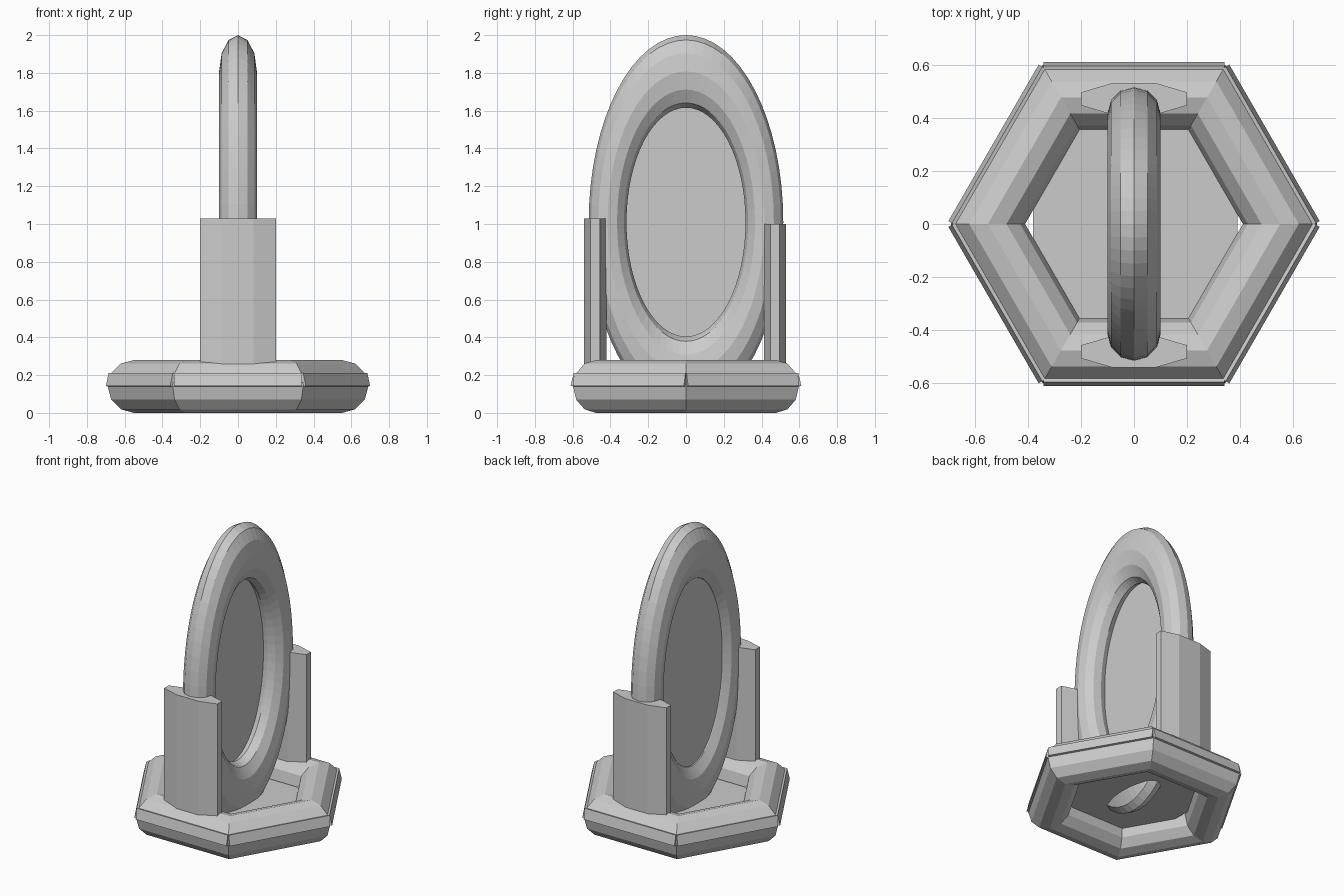
import bpy
import math

if "Cube" in bpy.data.objects:
    bpy.data.objects.remove(bpy.data.objects["Cube"])

stone = bpy.data.materials.new("light_grey")
stone.diffuse_color = (0.6, 0.6, 0.6, 1)
stone.use_nodes = True
stone.node_tree.nodes["Principled BSDF"].inputs["Base Color"].default_value = stone.diffuse_color


def finish(name):
    ob = bpy.context.object
    ob.name = name
    ob.data.materials.clear()
    ob.data.materials.append(stone)
    return ob


def box(name, loc, size, rot=(0, 0, 0)):
    bpy.ops.mesh.primitive_cube_add(size=1, location=loc, rotation=rot)
    ob = finish(name)
    ob.scale = size
    return ob


def pillar(name, y, bottom, top):
    # stretched octagonal column with flat sides facing the axes
    bpy.ops.mesh.primitive_cylinder_add(vertices=8, radius=1 / math.cos(math.pi / 8), depth=1)
    ob = finish(name)
    # face the flats along x and y before stretching
    for v in ob.data.vertices:
        a = math.atan2(v.co.y, v.co.x) + math.pi / 8
        r = math.hypot(v.co.x, v.co.y)
        v.co.x, v.co.y = r * math.cos(a), r * math.sin(a)
    ob.location = (0, y, (bottom + top) / 2)
    ob.scale = (0.2, 0.059, top - bottom)
    return ob


# Hexagonal base ring
bpy.ops.mesh.primitive_torus_add(major_segments=6, minor_segments=12,
                                 major_radius=0.55, minor_radius=0.14,
                                 location=(0, 0, 0.14))
finish("base_ring")

# Thin trim strips along the upper outer facet of each base side
for i in range(6):
    a = math.radians(30 + 60 * i)
    r = 0.593
    box("base_trim_%d" % (i + 1),
        (r * math.cos(a), r * math.sin(a), 0.175),
        (0.02, 0.68, 0.07), (0, math.radians(-13), a))

# Floor plate inside the base
box("floor_plate", (0.004, 0, 0.13), (0.77, 0.77, 0.01))

# Tall oval ring
bpy.ops.mesh.primitive_torus_add(major_segments=64, minor_segments=12,
                                 major_radius=0.415, minor_radius=0.1,
                                 location=(0, 0, 1.01),
                                 rotation=(0, math.pi / 2, 0))
oval = finish("oval_ring")
oval.scale = (0.99 / 0.515, 1, 1)

# Flat panel closing the oval opening, corners buried in the ring
box("oval_panel", (-0.04, 0, 1.01), (0.008, 0.645, 1.28))

# Front and back supports
pillar("front_pillar", -0.481, 0.15, 1.03)
pillar("back_pillar", 0.471, 0.15, 1.0)
